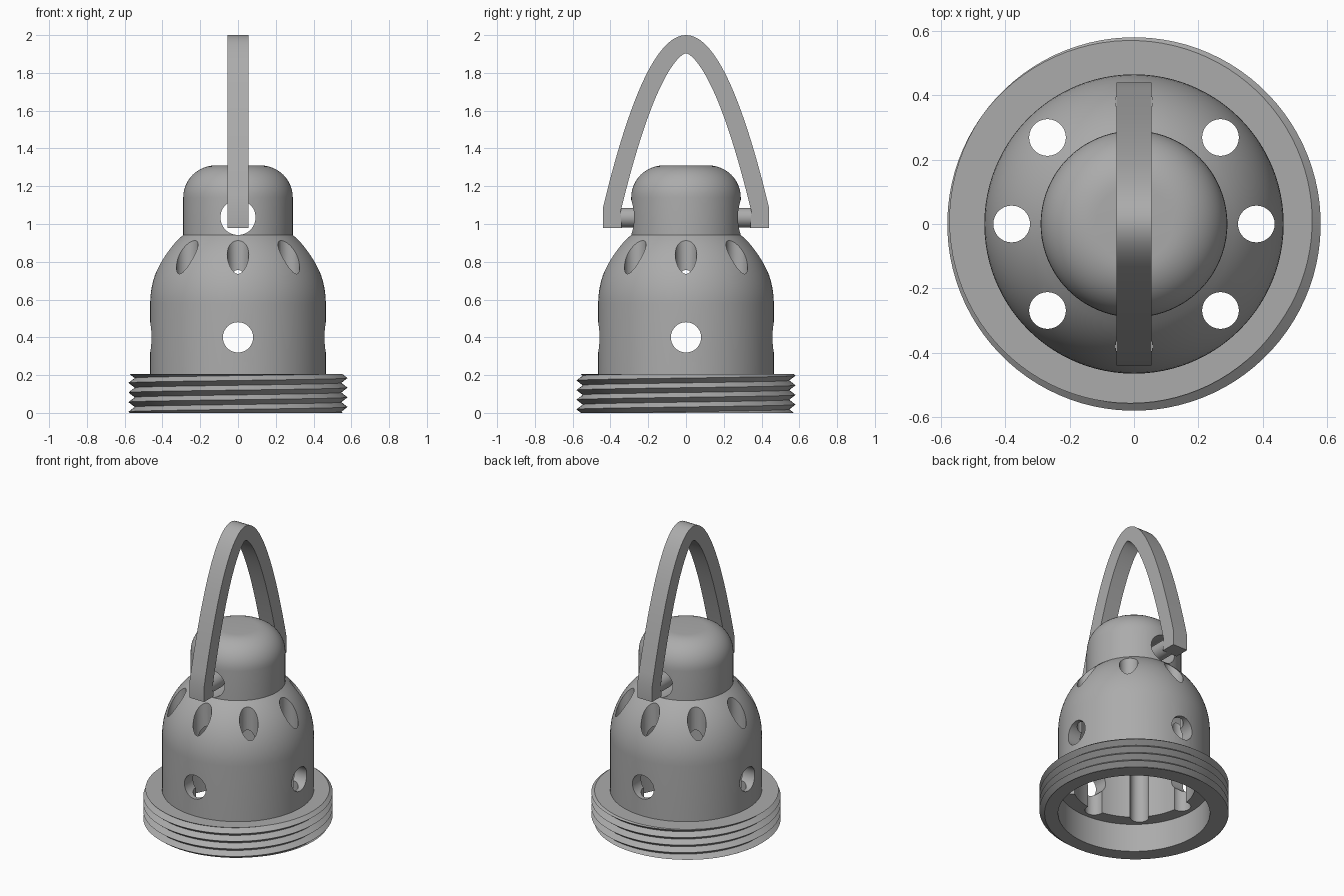
import bpy, bmesh
from math import sin, cos, pi, radians, hypot, sqrt
from mathutils import Matrix, Vector

cube = bpy.data.objects.get("Cube")
if cube:
    bpy.data.objects.remove(cube, do_unlink=True)

GREY = (0.41, 0.41, 0.41, 1)
grey = bpy.data.materials.new("plain grey")
grey.use_nodes = True
grey.diffuse_color = GREY
grey.node_tree.nodes["Principled BSDF"].inputs["Base Color"].default_value = GREY


def finish(name, bm):
    """Turn a bmesh into a named grey object."""
    bmesh.ops.remove_doubles(bm, verts=bm.verts, dist=0.0002)
    bmesh.ops.recalc_face_normals(bm, faces=bm.faces)
    mesh = bpy.data.meshes.new(name)
    bm.to_mesh(mesh)
    bm.free()
    mesh.materials.append(grey)
    obj = bpy.data.objects.new(name, mesh)
    bpy.context.collection.objects.link(obj)
    return obj


def activate(obj):
    bpy.ops.object.select_all(action="DESELECT")
    obj.select_set(True)
    bpy.context.view_layer.objects.active = obj


def smooth(obj):
    activate(obj)
    bpy.ops.object.shade_smooth_by_angle(angle=radians(30))


def lathe(name, profile, steps=96):
    bm = bmesh.new()
    verts = [bm.verts.new((r, 0, z)) for r, z in profile]
    edges = [bm.edges.new(pair) for pair in zip(verts, verts[1:])]
    bmesh.ops.spin(bm, geom=verts + edges, cent=(0, 0, 0), axis=(0, 0, 1),
                   angle=2 * pi, steps=steps)
    return finish(name, bm)


def rod(bm, radius, length, centre, axis="Z"):
    turn = {"X": Matrix.Rotation(pi / 2, 4, "Y"), "Y": Matrix.Rotation(pi / 2, 4, "X"),
            "Z": Matrix.Identity(4)}[axis]
    bmesh.ops.create_cone(bm, cap_ends=True, segments=48, radius1=radius, radius2=radius,
                          depth=length, matrix=Matrix.Translation(centre) @ turn)


def arc(cr, cz, radius, start, end, n):
    angles = [radians(start + (end - start) * i / n) for i in range(n + 1)]
    return [(cr + radius * cos(a), cz + radius * sin(a)) for a in angles]


def cut(obj, bm):
    cutter = finish("hole_cutter", bm)
    cutter.hide_render = True
    mod = obj.modifiers.new("hole", "BOOLEAN")
    mod.operation, mod.solver, mod.object = "DIFFERENCE", "EXACT", cutter
    activate(obj)
    bpy.ops.object.modifier_apply(modifier=mod.name)
    bpy.data.objects.remove(cutter, do_unlink=True)


# Hollow domed body with a rounded solid cap on top
OUTER, INNER, CAP, DOME_Z = 0.465, 0.375, 0.29, 0.578
neck = sqrt(OUTER ** 2 - CAP ** 2)
outside = [(OUTER, 0.19)] + arc(0, DOME_Z, OUTER, 0, 51.4, 14)
cap = [(CAP, DOME_Z + neck)] + arc(0.12, 1.14, 0.17, 0, 90, 12) + [(0, 1.31)]
ceiling = [(r, DOME_Z + (z - DOME_Z) * 0.94) for r, z in arc(0, DOME_Z, INNER, 90, 0, 16)]
body = lathe("domed_body", outside + cap + ceiling + [(INNER, 0.19), (OUTER, 0.19)])

# Drain holes down through the shoulder
bm = bmesh.new()
for i in range(8):
    a = i * pi / 4
    rod(bm, 0.057, 1.0, (0.38 * cos(a), 0.38 * sin(a), 0.6))
cut(body, bm)

# Cross holes through the wall, and the pivot hole through the cap
for axis, radius, z in (("X", 0.08, 0.4), ("Y", 0.08, 0.4), ("Y", 0.093, 1.035)):
    bm = bmesh.new()
    rod(bm, radius, 1.4, (0, 0, z), axis)
    cut(body, bm)
smooth(body)

# Threaded base ring: rows of the outer wall climb along a helix
PITCH, TOP, STEPS = 0.051, 0.205, 96
bm = bmesh.new()
columns = []
for i in range(STEPS + 1):
    a, turn = 2 * pi * i / STEPS, i / STEPS
    points = [(0.465, 0.195), (0.465, 0)]
    for k in range(-4, 12):
        z = min(max((k / 2 + turn) * PITCH, 0), TOP)
        phase = (z / PITCH - turn) % 1
        points.append((0.547 + 0.033 * abs(2 * phase - 1), z))
    points += [(0.45, TOP), (0.45, 0.195), (0.465, 0.195)]
    columns.append([bm.verts.new((r * cos(a + 2.4), r * sin(a + 2.4), z)) for r, z in points])
for left, right in zip(columns, columns[1:]):
    for j in range(len(left) - 1):
        bm.faces.new((left[j], right[j], right[j + 1], left[j + 1]))
bmesh.ops.dissolve_degenerate(bm, edges=bm.edges, dist=0.0001)
smooth(finish("threaded_ring", bm))

# Arched handle: a parabola and its inward offset, extruded sideways
HALF, FOOT, BEND, THICK = 0.44, 0.98, 1.085, 0.096
steep = (2 - BEND) / HALF ** 2
outer, inner = [(HALF, FOOT)], [(HALF - 0.1, FOOT)]
for i in range(25):
    y = HALF * (1 - i / 24)
    z, slope = 2 - steep * y * y, 2 * steep * y
    scale = THICK / hypot(slope, 1)
    outer.append((y, z))
    inner.append((max(y - slope * scale, 0), z - scale))
bm = bmesh.new()
for side in (1, -1):
    strip = [[bm.verts.new((-0.055, side * y, z)) for y, z in line] for line in (outer, inner)]
    for i in range(len(outer) - 1):
        bm.faces.new((strip[0][i], strip[0][i + 1], strip[1][i + 1], strip[1][i]))
bmesh.ops.remove_doubles(bm, verts=bm.verts, dist=0.0002)
made = bmesh.ops.extrude_face_region(bm, geom=bm.faces[:])["geom"]
bmesh.ops.translate(bm, vec=Vector((0.11, 0, 0)),
                    verts=[v for v in made if isinstance(v, bmesh.types.BMVert)])
smooth(finish("arched_handle", bm))

# Pivot pins reaching from the handle feet into the cap
for name, side in (("front_pin", -1), ("back_pin", 1)):
    bm = bmesh.new()
    rod(bm, 0.052, 0.17, (0, side * 0.3, 1.034), "Y")
    smooth(finish(name, bm))
